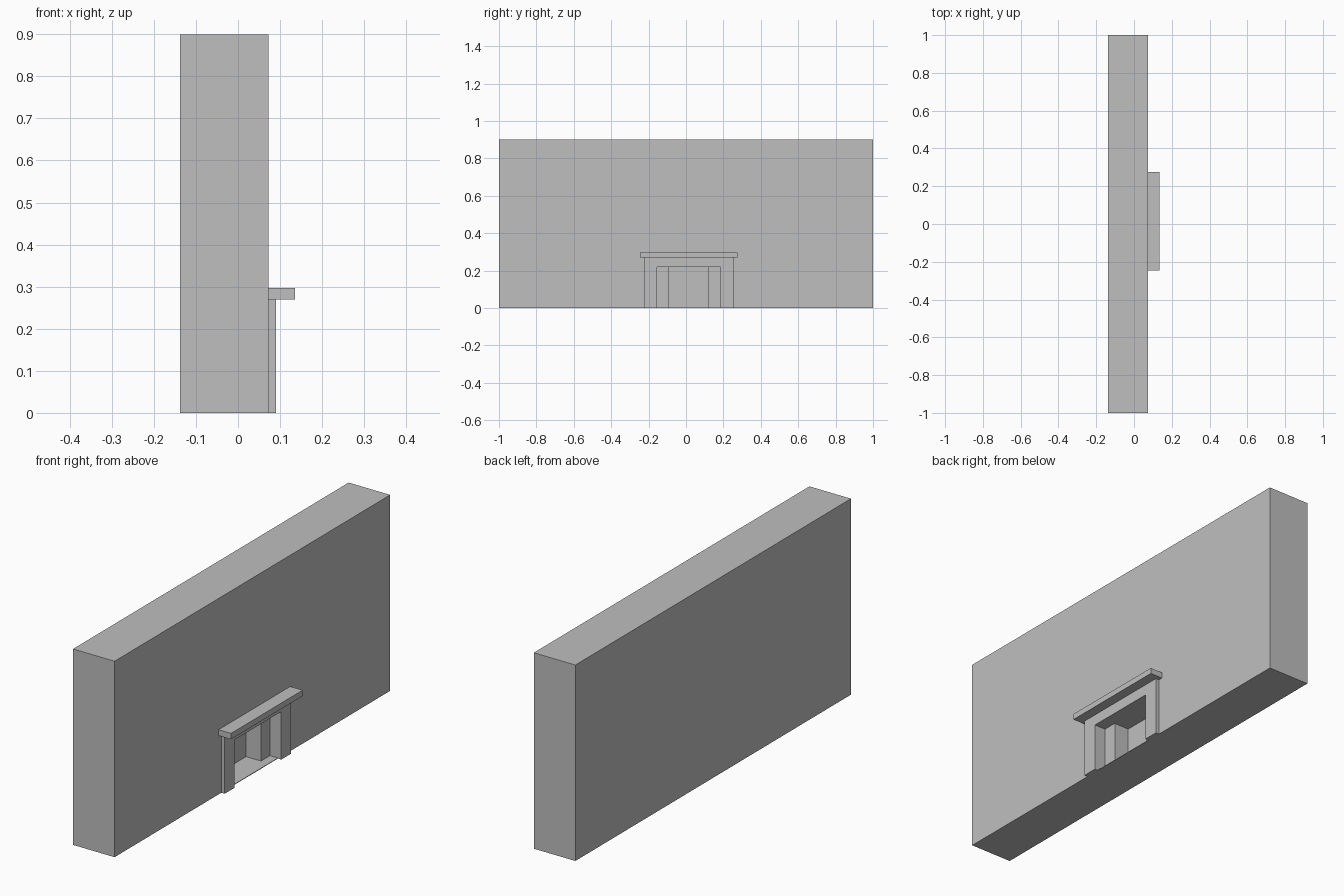
import bpy, bmesh

if "Cube" in bpy.data.objects:
    bpy.data.objects.remove(bpy.data.objects["Cube"])

MID = 0.015      # y centre of the fireplace
FACE = 0.073     # x of the wall front
SURR = 0.09      # x of the surround front

grey = bpy.data.materials.new("plaster grey")
grey.diffuse_color = (0.52, 0.52, 0.52, 1)
grey.use_nodes = True
grey.node_tree.nodes["Principled BSDF"].inputs["Base Color"].default_value = grey.diffuse_color


def prism(name, profile, x0, x1):
    """Extrude a y,z outline along x."""
    bm = bmesh.new()
    f = bm.faces.new([bm.verts.new((x0, y, z)) for y, z in profile])
    r = bmesh.ops.extrude_face_region(bm, geom=[f])
    verts = [v for v in r["geom"] if isinstance(v, bmesh.types.BMVert)]
    bmesh.ops.translate(bm, verts=verts, vec=(x1 - x0, 0, 0))
    bmesh.ops.recalc_face_normals(bm, faces=bm.faces)
    me = bpy.data.meshes.new(name)
    bm.to_mesh(me)
    bm.free()
    me.materials.append(grey)
    ob = bpy.data.objects.new(name, me)
    bpy.context.collection.objects.link(ob)
    return ob


def box(name, y0, y1, z0, z1, x0, x1):
    return prism(name, [(y0, z0), (y1, z0), (y1, z1), (y0, z1)], x0, x1)


# Wall with a stepped firebox: wide at the front, narrow at the back
wall = box("wall", -1, 1, 0, 0.9, -0.138, FACE)
FLOOR, TOP = 0.003, 0.22
recesses = [("wide_recess_cutter", 0.17, 0.033, 0.2),
            ("narrow_recess_cutter", 0.105, -0.043, 0.1)]
for name, half, back, front in recesses:
    cutter = box(name, MID - half, MID + half, FLOOR, TOP, back, front)
    mod = wall.modifiers.new(name, "BOOLEAN")
    mod.operation = "DIFFERENCE"
    mod.solver = "EXACT"
    mod.object = cutter
    cutter.hide_render = True
    cutter.hide_viewport = True

# Surround: two legs and a lintel in one outline
a, b = 0.24, 0.17
half_outline = [(a, 0.27), (a, 0), (b, 0), (b, TOP)]
outline = [(MID + y, z) for y, z in half_outline]
outline += [(MID - y, z) for y, z in reversed(half_outline)]
prism("surround", outline, FACE, SURR)

# Mantel shelf
box("mantel_shelf", MID - 0.26, MID + 0.26, 0.27, 0.297, FACE, 0.136)
